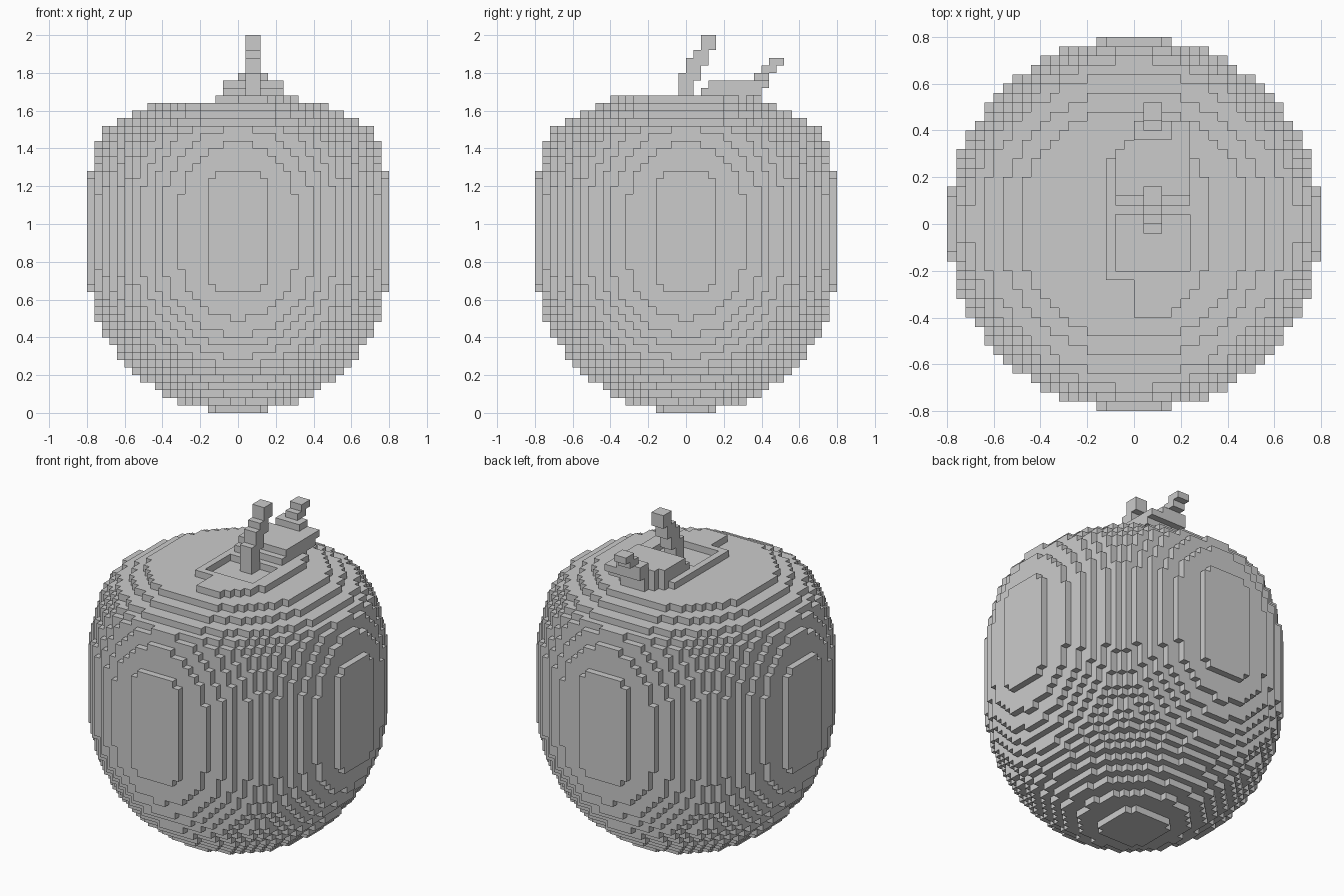
import bpy
import bmesh
from math import sqrt, hypot
from mathutils import Vector

CELL = 0.04

default = bpy.data.objects.get("Cube")
if default:
    bpy.data.objects.remove(default)


def box(x, y, z):
    """Cells filling a block, each range given as (start, stop) in cells."""
    return {(i, j, k) for i in range(*x) for j in range(*y) for k in range(*z)}


def layer(k, inside):
    """Cells of one level whose centre passes the test."""
    return {(i, j, k) for i in range(-20, 20) for j in range(-20, 20)
            if inside(i + 0.5, j + 0.5)}


def voxel_object(name, cells):
    """Mesh the outer skin of a set of cells."""
    bm = bmesh.new()
    verts = {}

    def corner(p):
        key = tuple(p)
        if key not in verts:
            verts[key] = bm.verts.new(Vector(p) * CELL)
        return verts[key]

    for cell in cells:
        for axis in range(3):
            u, v = (axis + 1) % 3, (axis + 2) % 3
            for side in (0, 1):
                near = list(cell)
                near[axis] += 2 * side - 1
                if tuple(near) in cells:
                    continue
                loop = []
                for du, dv in ((0, 0), (1, 0), (1, 1), (0, 1)):
                    p = list(cell)
                    p[axis] += side
                    p[u] += du
                    p[v] += dv
                    loop.append(corner(p))
                bm.faces.new(loop if side else loop[::-1])
    mesh = bpy.data.meshes.new(name)
    bm.to_mesh(mesh)
    bm.free()
    obj = bpy.data.objects.new(name, mesh)
    bpy.context.collection.objects.link(obj)
    return obj


# Fruit body: round bottom, straight middle, flattened shoulders
shoulders = [19.97, 19.93, 19.85, 19.7, 19.4, 19.2, 18.95, 18.6,
             18.3, 17.6, 16.4, 14.4, 12.35]
radii = [sqrt(400 - (19.5 - k) ** 2) for k in range(20)] + [20] * 8 + shoulders
body = set()
for k, r in enumerate(radii):
    body |= layer(k, lambda x, y: hypot(x, y) < r)


# Raised crown with a square pit around the stem
def crown(x, y):
    if abs(y) > 10 or hypot(x / 8.3, y / 11) > 1:
        return False
    left = 0 if y < -6 else -3 + 0.75 * max(0, y - 6)
    return x > left


top = len(radii)
body |= layer(top, crown) - box((-2, 6), (-5, 1), (top, top + 1))
voxel_object("fruit_body", body)

# Stem leaning backwards in steps
stem = set()
for y, low, high in ((-1, 41, 45), (0, 44, 47), (1, 46, 48), (2, 48, 50)):
    stem |= box((1, 3), (y, y + 2), (low, high))
voxel_object("stem", stem)

# Leaf: flat blade tapered on its left edge, with a curled tip
blade = box((-2, 6), (2, 10), (42, 43)) | box((-2, 6), (3, 10), (43, 44))
blade = {c for c in blade if c[0] >= c[1] - 9 or c[1] < 7}
tip = box((0, 6), (9, 11), (43, 44)) | box((0, 4), (9, 11), (44, 45))
tip |= box((1, 3), (10, 12), (45, 46)) | box((1, 3), (11, 13), (46, 47))
voxel_object("leaf", blade | tip)
